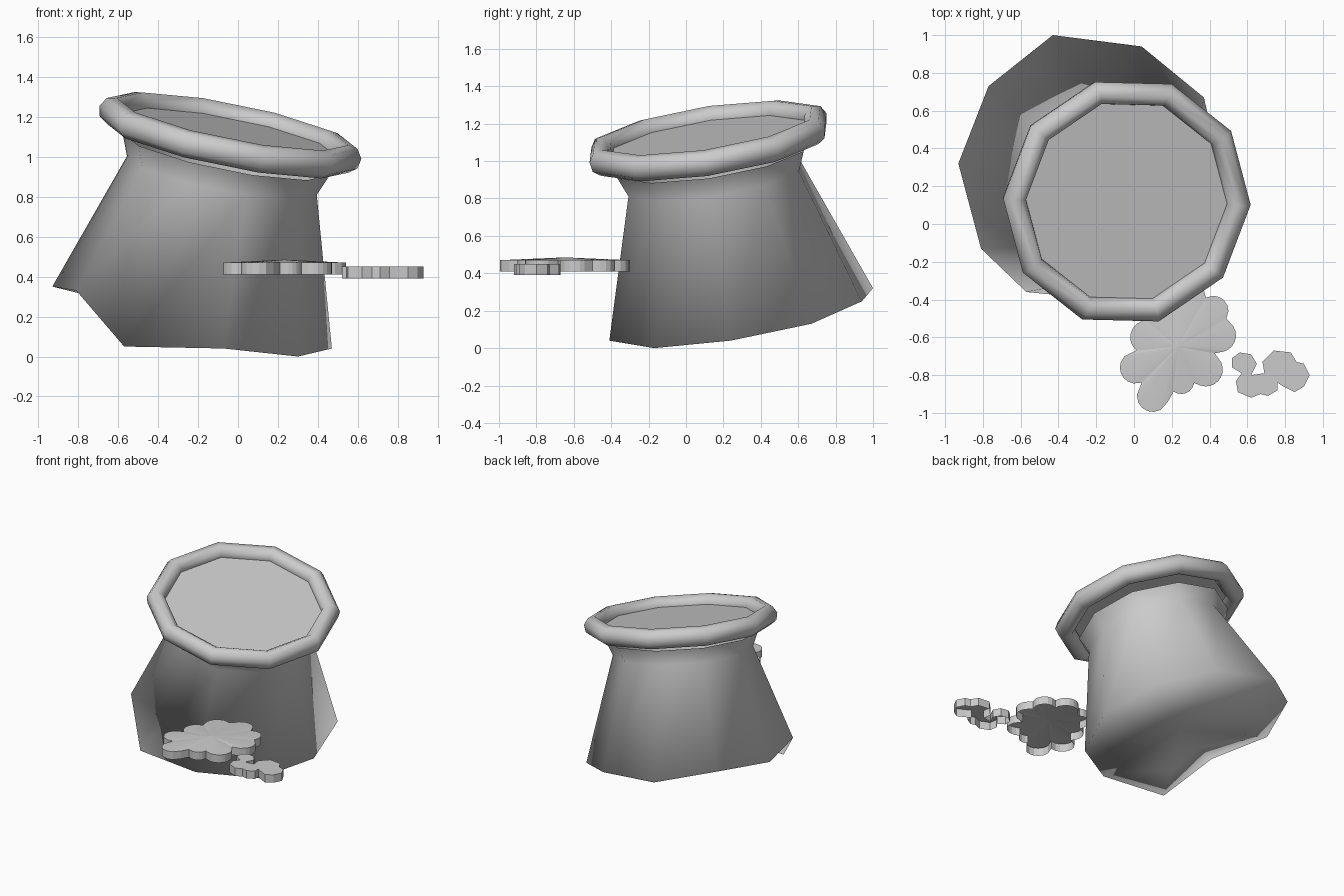
import bpy, bmesh
from math import cos, sin, pi, sqrt
from mathutils import Vector

if "Cube" in bpy.data.objects:
    bpy.data.objects.remove(bpy.data.objects["Cube"])

SIDES = 10
grey = bpy.data.materials.new("plain grey")
grey.use_nodes = True
grey.diffuse_color = (0.6, 0.6, 0.6, 1)
grey.node_tree.nodes["Principled BSDF"].inputs["Base Color"].default_value = grey.diffuse_color


def finish(name, bm, smooth=True):
    """Turn a bmesh into a shaded, coloured object."""
    bmesh.ops.recalc_face_normals(bm, faces=bm.faces)
    for face in bm.faces:
        face.smooth = smooth
    mesh = bpy.data.meshes.new(name)
    bm.to_mesh(mesh)
    bm.free()
    mesh.materials.append(grey)
    obj = bpy.data.objects.new(name, mesh)
    bpy.context.collection.objects.link(obj)
    return obj


def add_ring(bm, points):
    return [bm.verts.new(p) for p in points]


def bridge(bm, a, b):
    """Join two rings with quads, skipping corners they share."""
    n = len(a)
    for i in range(n):
        j = (i + 1) % n
        corners = list(dict.fromkeys((a[i], a[j], b[j], b[i])))
        if len(corners) > 2:
            bm.faces.new(corners)


def fan(bm, ring, centre):
    hub = bm.verts.new(centre)
    for i, v in enumerate(ring):
        bm.faces.new((v, ring[(i + 1) % len(ring)], hub))


# Tilted frame shared by the mouth and neck
centre = Vector((-0.04, 0.12, 1.11))
normal = Vector((0.2, -0.156, 1)).normalized()
tilt = Vector((0, 0, 1)).rotation_difference(normal)


def mouth_ring(radius, height):
    turns = [2 * pi * i / SIDES - 0.04 for i in range(SIDES)]
    return [centre + tilt @ Vector((radius * cos(t), radius * sin(t), height)) for t in turns]


# Body: slanted, uneven foot drawn up to a round neck
foot = [(0.47, 0.24, 0.04), (0.37, 0.67, 0.13), (0.04, 0.94, 0.25), (-0.43, 1.0, 0.32),
        (-0.77, 0.73, 0.39), (-0.93, 0.32, 0.35), (-0.81, -0.13, 0.33),
        (-0.57, -0.36, 0.05), (-0.07, -0.41, 0.04), (0.3, -0.17, 0)]
folded = {5: (-0.73, 0.29, 0.3), 6: (-0.66, -0.11, 0.36), 7: (-0.51, -0.18, 0.17)}

bm = bmesh.new()
foot_ring = add_ring(bm, foot)
neck = add_ring(bm, mouth_ring(0.485, -0.21))
collar = add_ring(bm, mouth_ring(0.53, -0.1))
bridge(bm, foot_ring, neck)
bridge(bm, neck, collar)
# Underside with a tucked-in fold along one side
under = [bm.verts.new(folded[i]) if i in folded else v for i, v in enumerate(foot_ring)]
bridge(bm, foot_ring, under)
fan(bm, under, (-0.2, 0.25, 0.17))
finish("body", bm)

# Rolled rim: rounded section swept round the mouth
bm = bmesh.new()
section = [(0.605 + 0.065 * cos(a), 0.07 * sin(a))
           for a in (2 * pi * k / 8 + 0.2 for k in range(8))]
rings = [add_ring(bm, mouth_ring(r, h)) for r, h in section]
for k, ring in enumerate(rings):
    bridge(bm, ring, rings[(k + 1) % len(rings)])
finish("rim", bm)

# Flat surface filling the mouth
bm = bmesh.new()
fan(bm, add_ring(bm, mouth_ring(0.56, 0)), centre)
finish("mouth_surface", bm, False)


def shell(name, outline, bottom, top, dome=0, hub=None):
    """Scalloped plate, open underneath."""
    bm = bmesh.new()
    low = add_ring(bm, [(x, y, bottom) for x, y in outline])
    high = add_ring(bm, [(x, y, top) for x, y in outline])
    bridge(bm, low, high)
    if hub:
        fan(bm, high, (*hub, top + dome))
    else:
        bm.faces.new(high)
    finish(name, bm, False)


# Large puff: outline of overlapping round lobes
lobes = [(0.42, -0.46, 0.08), (0.45, -0.59, 0.09), (0.38, -0.77, 0.09), (0.25, -0.83, 0.07),
         (0.1, -0.91, 0.085), (0.01, -0.76, 0.085), (0.07, -0.6, 0.09),
         (0.14, -0.45, 0.09), (0.29, -0.39, 0.09)]
hub = (0.23, -0.65)


def reach(angle):
    """Farthest lobe edge along a ray from the hub."""
    best = 0.2
    for x, y, r in lobes:
        dx, dy = x - hub[0], y - hub[1]
        along = dx * cos(angle) + dy * sin(angle)
        gap = r * r - (dx * dx + dy * dy - along * along)
        if gap > 0:
            best = max(best, along + sqrt(gap))
    return best


angles = [2 * pi * i / 72 for i in range(72)]
outline = [(hub[0] + reach(a) * cos(a), hub[1] + reach(a) * sin(a)) for a in angles]
shell("large_puff", outline, 0.41, 0.47, 0.015, hub)

# Small puff: curved chain of lobes
chain = [(0.52, -0.71), (0.56, -0.68), (0.62, -0.69), (0.65, -0.74), (0.62, -0.8),
         (0.69, -0.79), (0.68, -0.73), (0.74, -0.67), (0.83, -0.68), (0.86, -0.73),
         (0.9, -0.74), (0.93, -0.8), (0.9, -0.86), (0.85, -0.89), (0.79, -0.86),
         (0.76, -0.84), (0.76, -0.88), (0.71, -0.91), (0.67, -0.9), (0.62, -0.92),
         (0.55, -0.89), (0.54, -0.83), (0.57, -0.79), (0.52, -0.76)]
shell("small_puff", chain, 0.39, 0.45)
